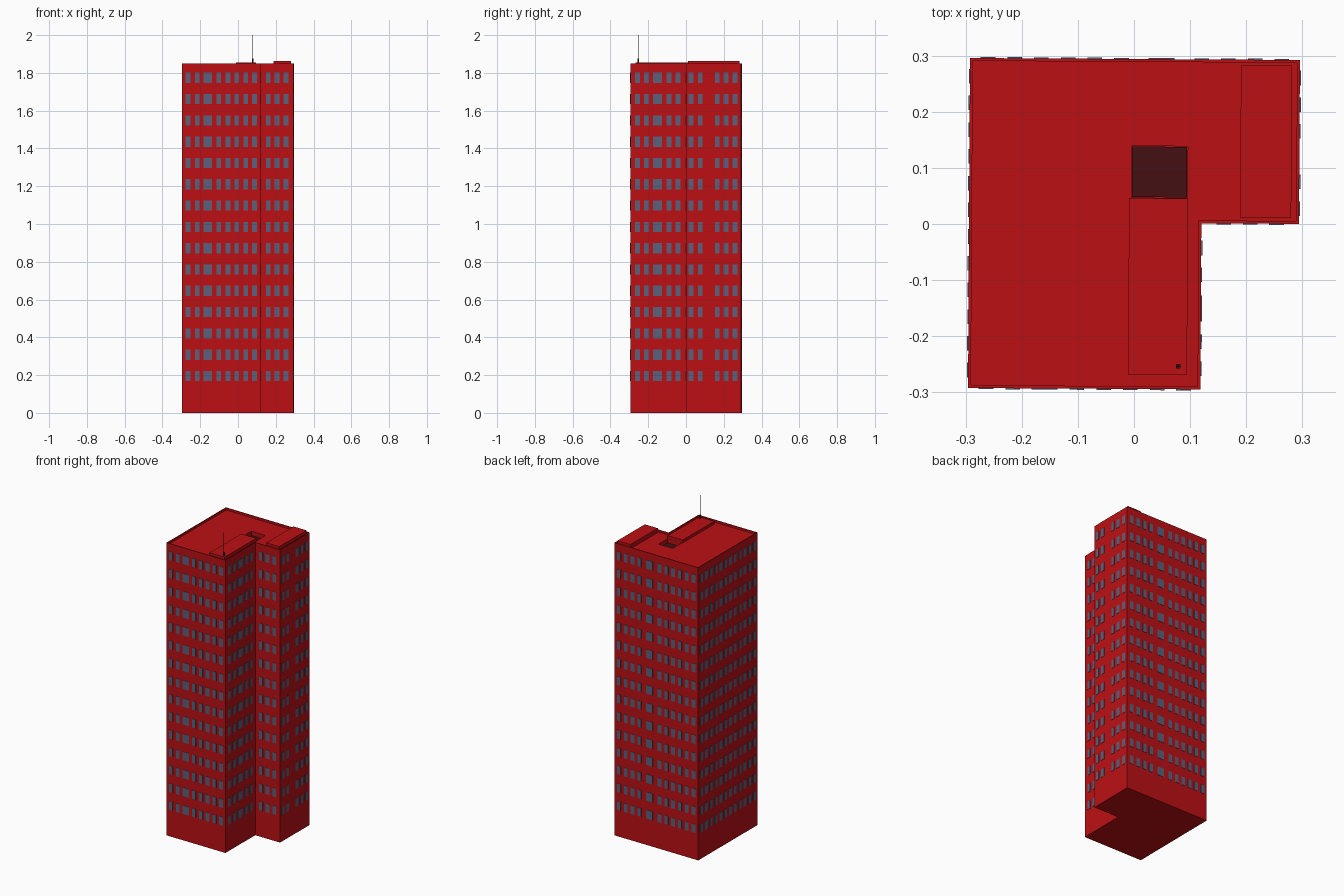
import bpy, bmesh, math
from mathutils import Matrix

if "Cube" in bpy.data.objects:
    bpy.data.objects.remove(bpy.data.objects["Cube"])

TWIST = -0.006          # the tower stands a touch off the grid
H, ROOF = 1.85, 1.836
A, NX, NY = 0.294, 0.12, 0.002


def mat(name, rgb):
    m = bpy.data.materials.new(name)
    m.diffuse_color = (*rgb, 1)
    m.use_nodes = True
    m.node_tree.nodes["Principled BSDF"].inputs["Base Color"].default_value = m.diffuse_color
    return m


RED = mat("red_wall", (0.5, 0.005, 0.007))
GLASS = mat("window_glass", (0.10, 0.12, 0.20))
DARK = mat("dark_shaft", (0.06, 0.005, 0.006))


def finish(name, bm, material):
    bmesh.ops.recalc_face_normals(bm, faces=bm.faces)
    me = bpy.data.meshes.new(name)
    bm.to_mesh(me)
    bm.free()
    me.materials.append(material)
    ob = bpy.data.objects.new(name, me)
    ob.rotation_euler.z = TWIST
    bpy.context.collection.objects.link(ob)
    return ob


def add_box(bm, lo, hi):
    c = [(a + b) / 2 for a, b in zip(lo, hi)]
    s = [b - a for a, b in zip(lo, hi)]
    bmesh.ops.create_cube(bm, size=1, matrix=Matrix.Translation(c) @ Matrix.Diagonal((*s, 1)))


def box(name, lo, hi, material):
    bm = bmesh.new()
    add_box(bm, lo, hi)
    return finish(name, bm, material)


# L-shaped tower with a low parapet around the sunken roof
bm = bmesh.new()
plan = [(-A, -A), (NX, -A), (NX, NY), (A, NY), (A, A), (-A, A)]
base = bm.faces.new([bm.verts.new((x, y, 0)) for x, y in plan])
ext = bmesh.ops.extrude_face_region(bm, geom=[base], use_keep_orig=True)["geom"]
for v in ext:
    if isinstance(v, bmesh.types.BMVert):
        v.co.z = H
bmesh.ops.recalc_face_normals(bm, faces=bm.faces)
top = max(bm.faces, key=lambda f: f.calc_center_median().z)
bmesh.ops.inset_region(bm, faces=[top], thickness=0.005, use_even_offset=True)
top = max(bm.faces, key=lambda f: (round(f.calc_center_median().z, 4), f.calc_area()))
inner = bmesh.ops.extrude_face_region(bm, geom=[top])["geom"]
for v in inner:
    if isinstance(v, bmesh.types.BMVert):
        v.co.z = ROOF
if top.is_valid:
    bmesh.ops.delete(bm, geom=[top], context='FACES_ONLY')
tower = finish("tower", bm, RED)

# Square shaft sunk into the roof
cutter = box("shaft_cutter", (-0.005, 0.047, ROOF - 0.03), (0.095, 0.139, ROOF + 0.05), RED)
cutter.hide_render = True
cutter.hide_viewport = True
cutter.display_type = 'WIRE'
cut = tower.modifiers.new("shaft", 'BOOLEAN')
cut.operation, cut.object, cut.solver = 'DIFFERENCE', cutter, 'EXACT'
box("shaft_floor", (-0.004, 0.048, ROOF - 0.0295), (0.094, 0.138, ROOF - 0.026), DARK)

# Raised roof slabs
box("front_roof_slab", (-0.009, -0.268, ROOF - 0.002), (0.096, 0.046, 1.854), RED)
box("side_roof_slab", (0.189, 0.013, ROOF - 0.002), (0.28, 0.284, 1.863), RED)

# Antenna: foot block and thin mast
box("antenna_foot", (0.076, -0.257, 1.85), (0.084, -0.249, 1.876), DARK)
bm = bmesh.new()
bmesh.ops.create_cone(bm, cap_ends=True, segments=6, radius1=0.0018, radius2=0.0012, depth=0.13,
                      matrix=Matrix.Translation((0.08, -0.253, 1.935)))
finish("antenna_mast", bm, DARK)

# Windows: 15 floors of slightly proud panes; (centre, width) per column
W = 0.026
front = [(c, W) for c in (-0.262, -0.214, -0.10, -0.052, -0.005, 0.043, 0.09)] + [(-0.158, 0.046)]
front_r = [(c, W) for c in (0.16, 0.207, 0.254)]
side_n = [(c, W) for c in (-0.257, -0.209, -0.09, -0.042)] + [(-0.15, 0.046)]
side = [(c, W) for c in (0.029, 0.077, 0.167, 0.214, 0.262)]
full = [(-0.262 + i * 0.0476, W) for i in range(12) if i not in (6, 7)] + [(0.047, 0.046)]
left = [(-0.262 + i * 0.0476, W) for i in range(12)]


def windows(name, cols, axis, plane):
    bm = bmesh.new()
    for floor in range(15):
        z = 0.195 + floor * 0.1128
        for c, w in cols:
            a, b = (c - w / 2, c + w / 2), (plane - 0.002, plane + 0.002)
            x, y = (a, b) if axis == 'x' else (b, a)
            add_box(bm, (x[0], y[0], z - 0.027), (x[1], y[1], z + 0.027))
    finish(name, bm, GLASS)


windows("front_windows", front, 'x', -A)
windows("notch_front_windows", front_r, 'x', NY)
windows("notch_side_windows", side_n, 'y', NX)
windows("right_windows", side, 'y', A)
windows("back_windows", full, 'x', A)
windows("left_windows", left, 'y', -A)
